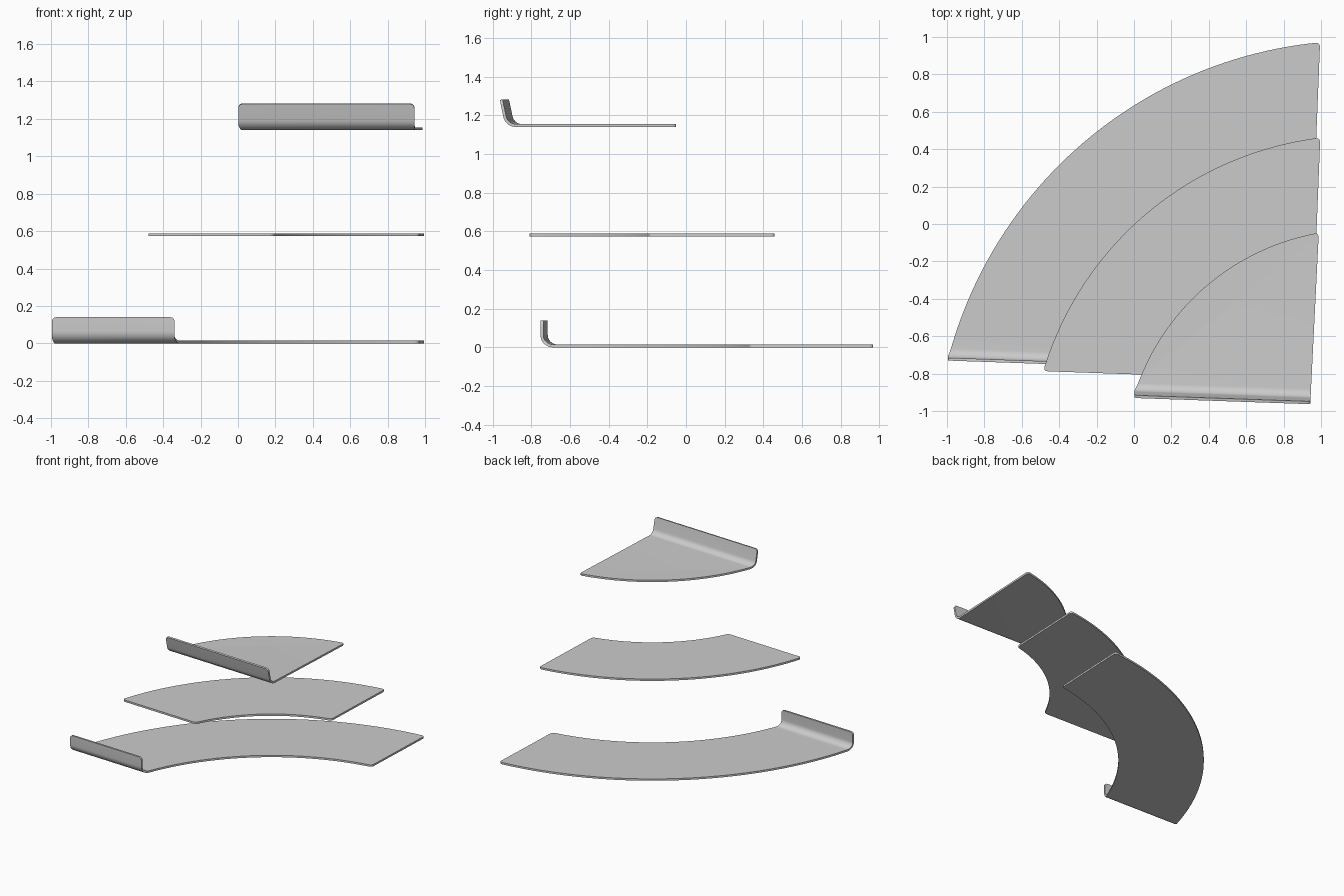
import bpy, bmesh, math
from mathutils import Vector as V

if "Cube" in bpy.data.objects:
    bpy.data.objects.remove(bpy.data.objects["Cube"])

C = V((1.208, -1.294))            # shared centre of all arcs
T = V((1, -0.035)).normalized()   # direction of the front edges
N = V((T.y, -T.x))                # outward from the front edge
THICK, BEND_R, FREE = 0.015, 0.065, 0.06


def hit(p, d, r):
    """Far crossing of a ray with an arc of radius r."""
    d = d.normalized()
    b = (p - C).dot(d)
    return p + d * (-b + math.sqrt(b * b - (p - C).length_squared + r * r))


def arc(p, q, steps=48):
    """Points strictly between p and q around the shared centre."""
    a, b = (math.atan2(*reversed(k - C)) for k in (p, q))
    r = (p - C).length
    a, b = a % math.tau, b % math.tau
    return [C + r * V((math.cos(a + (b - a) * i / steps), math.sin(a + (b - a) * i / steps)))
            for i in range(1, steps)]


def round_corners(pts, corners, size=0.026):
    out = []
    for i, p in enumerate(pts):
        if i not in corners:
            out.append(p)
            continue
        a, b = pts[i - 1], pts[(i + 1) % len(pts)]
        a = p + (a - p).normalized() * min(size, (a - p).length * 0.8)
        b = p + (b - p).normalized() * min(size, (b - p).length * 0.8)
        for k in range(6):
            t = k / 5
            out.append(a * (1 - t) ** 2 + p * 2 * t * (1 - t) + b * t * t)
    return out


def shelf(name, z, outer, inner, right, slope, front, lip=None):
    """Curved sheet; lip = (bend angle, straight length) of a folded front edge."""
    d = V((slope, 1))
    w = FREE if lip else 0
    edge = front + N * w
    r_out = hit(right, d, outer)
    l_out = hit(edge, -T, outer)
    if inner:
        r_in, l_in = hit(right, d, inner), hit(edge, -T, inner)
    else:
        # solid sector: right edge runs straight down to the lip
        s = (edge - right).dot(N) / d.dot(N)
        r_in = l_in = right + d * s
    pts = ([r_in] if inner else []) + [r_out]
    corners = set(range(len(pts)))
    pts += arc(r_out, l_out) + [l_out]
    if lip:
        ext = N * (BEND_R * lip[0] + lip[1] - w)
        corners |= {len(pts), len(pts) + 1}
        pts += [l_out + ext, l_in + ext]
    else:
        corners |= {len(pts) - 1, len(pts)}
    pts.append(l_in)
    if inner:
        pts += arc(l_in, r_in)
    pts = round_corners(pts, corners)

    bm = bmesh.new()
    bm.faces.new([bm.verts.new((p.x, p.y, 0)) for p in pts])
    if lip:
        # cut the flat pattern across the fold, then bend it up
        ang, n3 = lip[0], V((N.x, N.y, 0))
        for i in range(11):
            co = front + N * (BEND_R * ang * i / 10)
            bmesh.ops.bisect_plane(bm, geom=bm.verts[:] + bm.edges[:] + bm.faces[:],
                                   plane_co=(co.x, co.y, 0), plane_no=n3)
        for v in bm.verts:
            s = (v.co.xy - front).dot(N)
            if s > 0:
                a = min(s / BEND_R, ang)
                rest = max(0, s - BEND_R * ang)
                y = BEND_R * math.sin(a) + rest * math.cos(a)
                v.co += n3 * (y - s)
                v.co.z = BEND_R * (1 - math.cos(a)) + rest * math.sin(a)
    bm.normal_update()
    me = bpy.data.meshes.new(name)
    bm.to_mesh(me)
    bm.free()
    ob = bpy.data.objects.new(name, me)
    ob.location.z = z
    bpy.context.collection.objects.link(ob)
    bpy.ops.object.select_all(action='DESELECT')
    bpy.context.view_layer.objects.active = ob
    ob.select_set(True)
    m = ob.modifiers.new("thickness", 'SOLIDIFY')
    m.thickness, m.offset = THICK, 1
    bpy.ops.object.modifier_apply(modifier=m.name)
    bpy.ops.object.shade_smooth_by_angle(angle=math.radians(30))


# lower shelf with upright lip, flat middle shelf, upper sector with leaning lip
shelf("lower_shelf", 0, 2.275, 1.641, V((0.994, 0.95)), 0.04,
      V((-1, -0.665)), (math.pi / 2, 0.075))
shelf("middle_shelf", 0.573, 1.768, 1.131, V((0.995, 0.44)), 0.04, V((-0.48, -0.787)))
shelf("upper_shelf", 1.14, 1.266, None, V((0.987, -0.07)), 0.05,
      V((0, -0.848)), (math.radians(78), 0.09))
